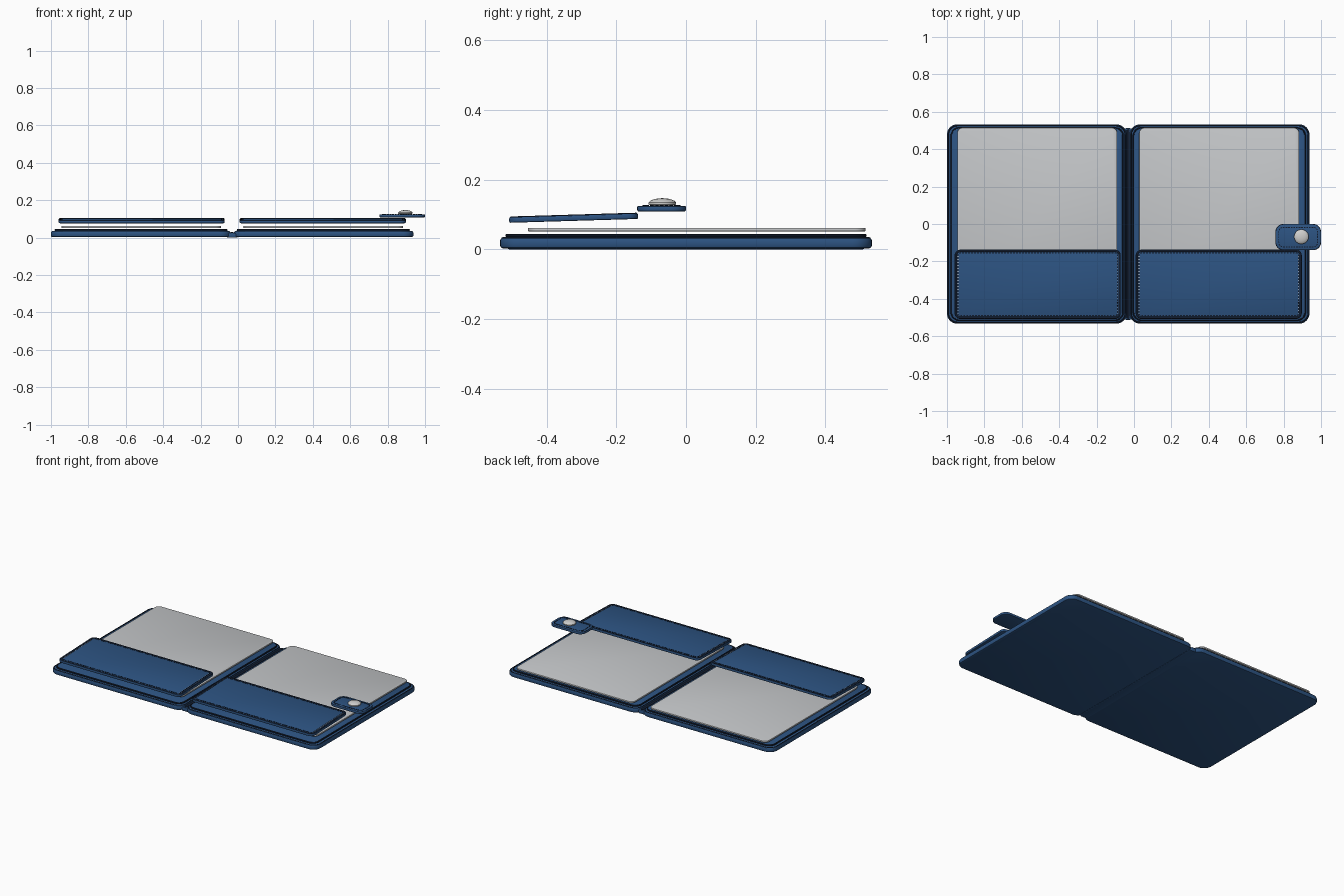
import bpy, bmesh, math
from mathutils import Matrix, Vector

cube = bpy.data.objects.get("Cube")
if cube:
    bpy.data.objects.remove(cube, do_unlink=True)


def material(name, rgb, rough=0.6):
    m = bpy.data.materials.new(name)
    m.use_nodes = True
    m.diffuse_color = (*rgb, 1)
    bsdf = m.node_tree.nodes["Principled BSDF"]
    bsdf.inputs["Base Color"].default_value = (*rgb, 1)
    bsdf.inputs["Roughness"].default_value = rough
    return m


BLUE = material("blue_leather", (0.026, 0.088, 0.225))
DARK = material("dark_navy_trim", (0.006, 0.012, 0.028))
PAPER = material("grey_paper", (0.56, 0.575, 0.59))
METAL = material("pale_metal", (0.62, 0.62, 0.61))
THREAD = material("pale_thread", (0.75, 0.77, 0.8))


def finish(name, bm, mat, loc, tilt=0):
    bmesh.ops.recalc_face_normals(bm, faces=bm.faces)
    mesh = bpy.data.meshes.new(name)
    bm.to_mesh(mesh)
    bm.free()
    mesh.materials.append(mat)
    ob = bpy.data.objects.new(name, mesh)
    ob.location = loc
    ob.rotation_euler.x = tilt
    bpy.context.collection.objects.link(ob)
    bpy.ops.object.select_all(action='DESELECT')
    ob.select_set(True)
    bpy.context.view_layer.objects.active = ob
    bpy.ops.object.shade_smooth_by_angle(angle=math.radians(35))
    return ob


def outline(hx, hy, r, inset=0, seg=8):
    """Points of a rounded rectangle shrunk by inset."""
    hx, hy, r = hx - inset, hy - inset, max(r - inset, 0.004)
    pts = []
    for k, (sx, sy) in enumerate([(1, 1), (-1, 1), (-1, -1), (1, -1)]):
        for i in range(seg + 1):
            a = math.pi / 2 * (k + i / seg)
            pts.append(Vector((sx * (hx - r) + r * math.cos(a),
                               sy * (hy - r) + r * math.sin(a), 0)))
    return pts


def loft(name, size, profile, mat, loc, tilt=0, closed=False):
    """Stack rounded rectangles along (inset, z) pairs; closed makes a frame."""
    bm = bmesh.new()
    loops = [[bm.verts.new(p + Vector((0, 0, z))) for p in outline(*size, inset)]
             for inset, z in profile]
    pairs = list(zip(loops, loops[1:]))
    if closed:
        pairs.append((loops[-1], loops[0]))
    else:
        bm.faces.new(loops[0])
        bm.faces.new(loops[-1])
    for a, b in pairs:
        for i in range(len(a)):
            j = (i + 1) % len(a)
            bm.faces.new((a[i], a[j], b[j], b[i]))
    return finish(name, bm, mat, loc, tilt)


def slab(name, size, h, bevel, mat, loc, tilt=0):
    c = bevel * 0.3
    return loft(name, size, [(bevel, 0), (c, c), (0, bevel), (0, h - bevel),
                             (c, h - c), (bevel, h)], mat, loc, tilt)


def frame(name, size, inset, width, z, h, mat, loc, tilt=0):
    a, b = inset, inset + width
    return loft(name, size, [(a, z), (a, z + h * 0.6), (a + width * 0.3, z + h),
                             (b - width * 0.3, z + h), (b, z + h * 0.6), (b, z)],
                mat, loc, tilt, closed=True)


def stitches(name, size, inset, z, step, dims, mat, loc, tilt=0, phase=0.0, sides_only=False):
    """Small raised dashes spaced evenly along a rounded rectangle."""
    bm = bmesh.new()
    pts = outline(*size, inset)
    total = sum((pts[i] - pts[i - 1]).length for i in range(len(pts)))
    gap = total / round(total / step)
    walked, due = 0.0, gap * phase
    for i in range(len(pts)):
        p, q = pts[i], pts[(i + 1) % len(pts)]
        d = (q - p).length
        if d < 1e-6:
            continue
        ang = math.atan2(q.y - p.y, q.x - p.x)
        while due < walked + d - 1e-6:
            at = p.lerp(q, (due - walked) / d)
            due += gap
            if sides_only and abs(math.cos(ang)) > 0.1:
                continue
            bmesh.ops.create_cube(bm, size=1, matrix=Matrix.Translation((at.x, at.y, z))
                                  @ Matrix.Rotation(ang, 4, 'Z')
                                  @ Matrix.Diagonal((*dims, 1)))
        walked += d
    return finish(name, bm, mat, loc, tilt)


SPINE_X = -0.031
TILT = 0.03

# Two mirrored halves of the folder
for side, s in (("right", -1), ("left", 1)):
    # Outer cover with dark piping
    cover = (0.48, 0.533, 0.055)
    at = (SPINE_X + s * 0.489, 0, 0.003)
    slab(side + "_cover", cover, 0.031, 0.008, BLUE, at)
    frame(side + "_cover_piping", cover, 0.004, 0.007, 0.028, 0.004, DARK, at)

    # Inner lining with dark edge
    lining = (0.462, 0.517, 0.045)
    at = (SPINE_X + s * 0.487, 0, 0.036)
    slab(side + "_lining", lining, 0.008, 0.002, BLUE, at)
    frame(side + "_lining_edge", lining, -0.001, 0.010, 0.001, 0.008, DARK, at)

    # Sheet of paper
    slab(side + "_paper", (0.4275, 0.484, 0.03), 0.010, 0.002, PAPER,
         (SPINE_X + s * 0.4865, 0.031, 0.052))

    # Tilted pocket with piping and stitching
    pocket = (0.444, 0.185, 0.03)
    at = (SPINE_X + s * 0.484, -0.322, 0.082)
    slab(side + "_pocket", pocket, 0.016, 0.004, BLUE, at, TILT)
    frame(side + "_pocket_piping", pocket, 0.002, 0.010, 0.013, 0.005, DARK, at, TILT)
    stitches(side + "_pocket_stitches", pocket, 0.018, 0.0165, 0.016,
             (0.010, 0.005, 0.003), DARK, at, TILT)
    stitches(side + "_pocket_thread", pocket, 0.018, 0.0165, 0.016,
             (0.004, 0.004, 0.002), THREAD, at, TILT, phase=0.5, sides_only=True)

# Spine joining the covers
slab("spine", (0.030, 0.512, 0.02), 0.026, 0.006, BLUE, (SPINE_X, 0, 0))
slab("spine_crease", (0.008, 0.508, 0.008), 0.004, 0.001, DARK, (SPINE_X, 0, 0.025))

# Closing strap
strap = (0.122, 0.070, 0.042)
strap_at = (0.878, -0.070, 0.109)
slab("strap", strap, 0.016, 0.004, BLUE, strap_at)
frame("strap_piping", strap, 0.001, 0.006, 0.012, 0.004, DARK, strap_at)
stitches("strap_stitches", strap, 0.018, 0.0165, 0.014, (0.009, 0.005, 0.003), DARK, strap_at)

# Domed snap button
bm = bmesh.new()
steps = [(0.030, 0.0), (0.039, 0.004), (0.039, 0.010), (0.034, 0.015), (0.024, 0.019),
         (0.012, 0.0215), (0.0, 0.022)]
verts = [bm.verts.new((r, 0, z)) for r, z in steps]
edges = [bm.edges.new(pair) for pair in zip(verts, verts[1:])]
bmesh.ops.spin(bm, geom=verts + edges, cent=(0, 0, 0), axis=(0, 0, 1),
               angle=math.tau, steps=32)
bmesh.ops.remove_doubles(bm, verts=bm.verts, dist=1e-5)
finish("snap_button", bm, METAL, (0.895, -0.068, 0.125))
